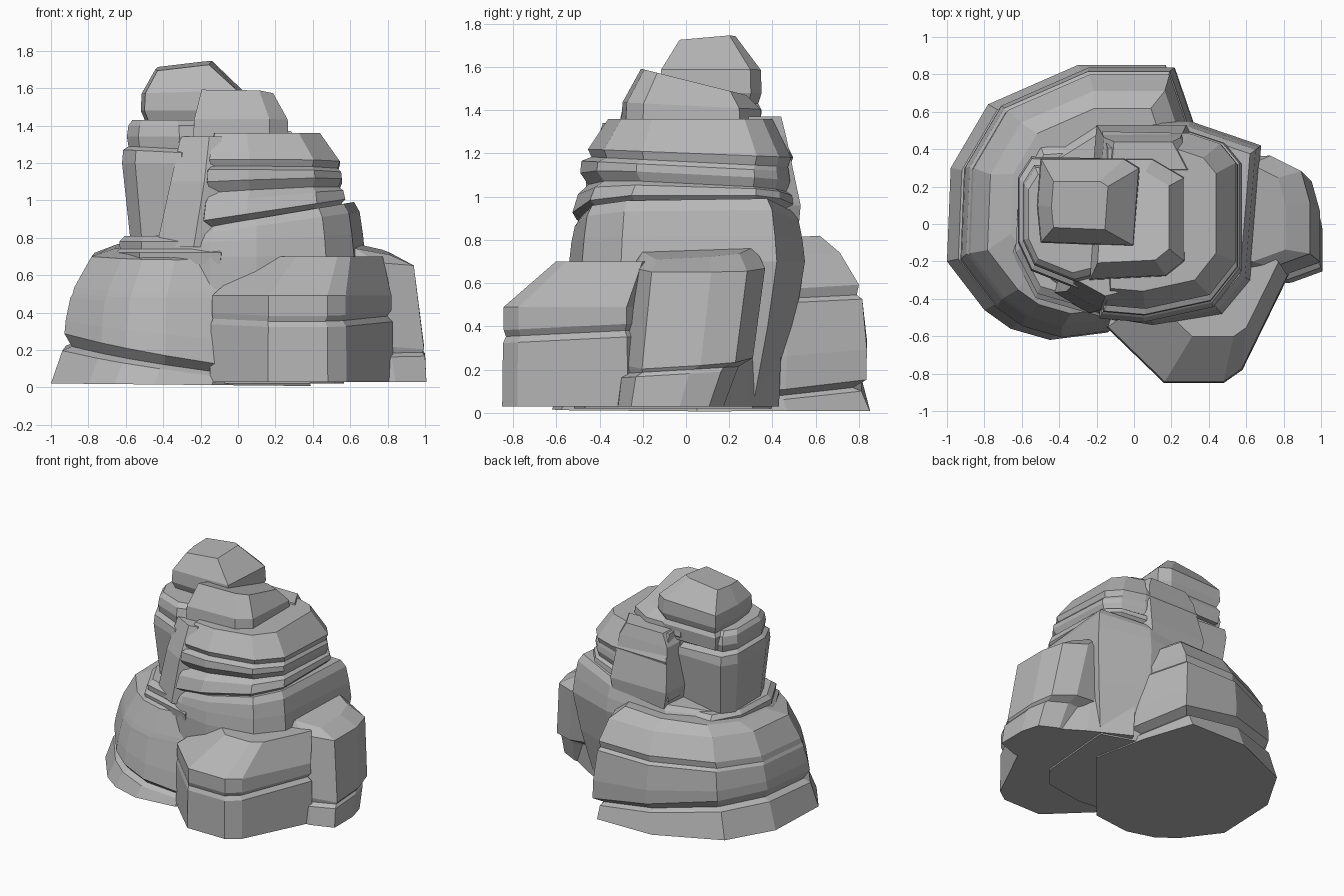
import bpy
import bmesh

default_cube = bpy.data.objects.get("Cube")
if default_cube:
    bpy.data.objects.remove(default_cube, do_unlink=True)

# One stone colour
stone = bpy.data.materials.new("grey_stone")
stone.use_nodes = True
stone_colour = (.47, .47, .47, 1)
stone.diffuse_color = stone_colour
stone.node_tree.nodes["Principled BSDF"].inputs["Base Color"].default_value = stone_colour


def layer(z, scale=1, dx=0, dy=0, tilt_x=0, tilt_y=0):
    """One horizontal cut through a rock: height, size, shift and tilt."""
    return z, scale, dx, dy, tilt_x, tilt_y


def rock(name, outline, *layers):
    """Stack scaled copies of an outline into a closed, flat-sided boulder."""
    count = len(outline)
    centre_x = sum(point[0] for point in outline) / count
    centre_y = sum(point[1] for point in outline) / count
    bm = bmesh.new()
    rings = []
    for z, scale, dx, dy, tilt_x, tilt_y in layers:
        ring = []
        for x, y in outline:
            across = (x - centre_x) * scale
            along = (y - centre_y) * scale
            height = z + across * tilt_x + along * tilt_y
            ring.append(bm.verts.new((centre_x + across + dx, centre_y + along + dy, height)))
        rings.append(ring)
    for lower, upper in zip(rings, rings[1:]):
        for i in range(count):
            j = (i + 1) % count
            bm.faces.new((lower[i], lower[j], upper[j], upper[i]))
    bm.faces.new(rings[0][::-1])
    bm.faces.new(rings[-1])
    bmesh.ops.recalc_face_normals(bm, faces=bm.faces[:])
    mesh = bpy.data.meshes.new(name)
    bm.to_mesh(mesh)
    bm.free()
    mesh.materials.append(stone)
    rock_object = bpy.data.objects.new(name, mesh)
    bpy.context.collection.objects.link(rock_object)
    return rock_object


# Broad boulder at the side and back, with a sloping groove near the ground
rock("broad_base_boulder",
     [(-1, -.2), (-.98, .3), (-.78, .64), (-.3, .85), (.17, .85), (.3, .47),
      (.39, .05), (-.14, -.58), (-.45, -.62), (-.66, -.56), (-.8, -.46)],
     layer(.015, tilt_x=-.01),
     layer(.13, .95, dx=.03, tilt_x=-.14, tilt_y=.06),
     layer(.15, .9, dx=.05, tilt_x=-.15, tilt_y=.06),
     layer(.2, .98, dx=.06, tilt_x=-.17, tilt_y=.06),
     layer(.31, .97, dx=.06, dy=.01, tilt_x=-.1, tilt_y=.05),
     layer(.49, .93, dx=.06, dy=.02, tilt_y=.05),
     layer(.51, .91, dx=.06, dy=.01, tilt_y=.05),
     layer(.55, .91, dx=.07, dy=.02, tilt_y=.06),
     layer(.71, .81, dx=.1, dy=.01, tilt_y=.05),
     layer(.77, .64, dx=.12, dy=.05, tilt_x=.04, tilt_y=.07))

# Main body rising through the middle, narrower at its foot
rock("middle_body",
     [(-.55, -.3), (-.15, -.5), (.1, -.54), (.47, -.48), (.62, -.3),
      (.68, .42), (.3, .55), (-.2, .55), (-.52, .35)],
     layer(.02, .86, dx=-.03, dy=-.05),
     layer(.4, .95, dx=-.01, dy=-.02),
     layer(.7, 1),
     layer(.79, .98, tilt_x=.05),
     layer(.86, .95, tilt_x=.14),
     layer(.9, .9, tilt_x=.17))

# Front boulder with a groove at half height
rock("front_boulder",
     [(-.15, -.55), (.16, -.85), (.48, -.85), (.58, -.78),
      (.83, -.27), (.6, -.1), (0, -.1)],
     layer(.03),
     layer(.34, .99, tilt_y=.05),
     layer(.37, .95, dx=-.01, tilt_y=.05),
     layer(.4, .98, tilt_y=.05),
     layer(.49, .98),
     layer(.7, .69, dx=.09, dy=.14))

# Side boulder leaning outward above a smaller foot
rock("side_boulder",
     [(.55, .36), (.77, .37), (.95, .28), (1, .1),
      (1, -.2), (.78, -.28), (.5, -.3), (.45, .2)],
     layer(.03, .75, dx=.07, dy=-.12),
     layer(.18, .82, dx=.045, dy=-.08, tilt_y=.06),
     layer(.2, .78, dx=.04, dy=-.06, tilt_y=.06),
     layer(.24, .9, dx=.02, dy=-.03, tilt_x=-.1, tilt_y=.06),
     layer(.67, .92, dx=-.04, dy=.02, tilt_x=-.08),
     layer(.76, .8, dx=-.14, dy=.01, tilt_x=-.2, tilt_y=.05))

# Sloping apron joining the side boulder to the body at the back
rock("back_apron",
     [(.96, .08), (.66, .27), (.36, .43), (.2, 0), (.6, -.27), (.9, -.22)],
     layer(.03),
     layer(.35, .9, dx=-.02, dy=.05),
     layer(.68, .68, dx=-.06, dy=.13))

# Thin ledge under the tall column
rock("column_ledge",
     [(-.64, -.15), (-.52, -.38), (-.1, -.5), (0, 0),
      (-.1, .45), (-.5, .42), (-.62, .2)],
     layer(.66, 1.02),
     layer(.72, 1.04),
     layer(.74, .97),
     layer(.78, .98),
     layer(.81, .88))

# Tall column with a banded top
rock("tall_column",
     [(-.62, -.1), (-.55, -.25), (-.3, -.35), (-.1, -.3),
      (-.1, .35), (-.55, .36), (-.62, .25)],
     layer(.7, .84, dx=.02),
     layer(1.2),
     layer(1.26, .97, tilt_x=-.05),
     layer(1.28, .84, tilt_x=-.05),
     layer(1.34, .88),
     layer(1.4, .84),
     layer(1.43, .74))

# Narrow slab leaning against the front
rock("front_slab",
     [(-.36, -.36), (-.18, -.46), (-.1, -.44), (-.08, -.1), (-.3, -.1)],
     layer(.75, 1.1, dx=-.06),
     layer(1.1),
     layer(1.34, .85, dx=.03, dy=.05))

# Banded upper mass, widest at its overhanging lower edge
rock("banded_upper_mass",
     [(-.18, -.5), (.05, -.52), (.42, -.44), (.57, -.25),
      (.57, .32), (.48, .43), (.3, .49), (-.2, .5), (-.2, 0)],
     layer(.91, .9, tilt_x=.15),
     layer(.95, 1.01, tilt_x=.15),
     layer(1.01, .98, dy=.01, tilt_x=.1, tilt_y=-.03),
     layer(1.04, .91, dy=.02, tilt_x=.06, tilt_y=-.05),
     layer(1.09, .96, dy=.01, tilt_x=.04, tilt_y=-.05),
     layer(1.14, .95, dy=.01, tilt_y=-.05),
     layer(1.16, .9, dy=.03, tilt_y=-.05),
     layer(1.2, .93, dy=.03, tilt_y=-.04),
     layer(1.36, .75, dx=-.04, dy=.03))

# Wedge on the back of the upper mass
rock("back_wedge",
     [(-.22, .3), (-.2, .53), (.28, .53), (.4, .3)],
     layer(.83, .9),
     layer(.96),
     layer(1.28, .85, dy=-.05),
     layer(1.37, .65, dy=-.05))

# Sloping cap block
rock("cap_block",
     [(-.24, -.3), (.17, -.28), (.27, -.2), (.27, .25), (.1, .35), (-.2, .35)],
     layer(1.25, .95),
     layer(1.3, .9),
     layer(1.33),
     layer(1.42, .98, tilt_y=-.05),
     layer(1.53, .75, dx=-.03, dy=.01, tilt_y=-.25))

# Peak block with a groove below it
rock("peak_block",
     [(-.5, -.1), (0, -.12), (.03, .3), (-.05, .35), (-.5, .35), (-.52, .1)],
     layer(1.3, .95),
     layer(1.4),
     layer(1.43, .92),
     layer(1.48),
     layer(1.58, .98, tilt_x=.03),
     layer(1.72, .55, dx=-.04, dy=-.03, tilt_x=.12, tilt_y=.08))
